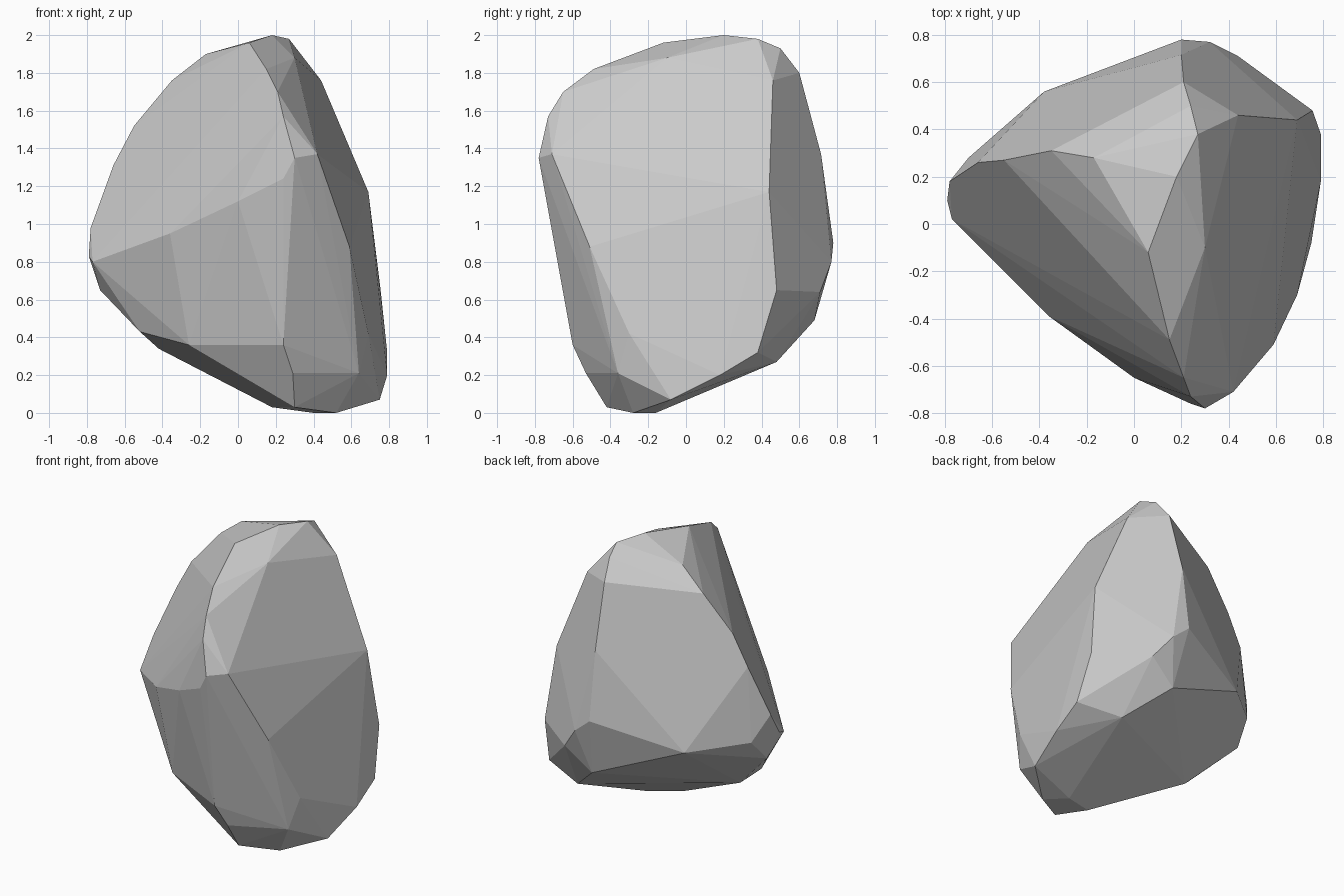
import bpy, bmesh

# Boulder: short ridge profiles wrapped in a convex hull
top_ridge = [(0.24, -0.73, 1.57), (0.21, -0.65, 1.70), (0.15, -0.49, 1.82), (0.06, -0.12, 1.96),
             (0.18, 0.20, 2.0), (0.27, 0.38, 1.98), (0.24, 0.50, 1.93), (0.21, 0.60, 1.80),
             (0.30, -0.10, 1.88), (-0.05, -0.10, 1.83), (0.05, -0.40, 1.72)]
front_ridge = [(0.24, -0.76, 1.24), (0.30, -0.78, 1.35), (0.42, -0.71, 1.37),
               (0.24, -0.60, 0.36), (0.29, -0.53, 0.21), (0.0, -0.65, 1.12)]
left_ridge = [(-0.79, 0.10, 0.83), (-0.77, 0.02, 0.80), (-0.78, 0.18, 0.98), (-0.66, 0.26, 1.31),
              (-0.55, 0.27, 1.52), (-0.35, 0.31, 1.76), (-0.17, 0.28, 1.90), (-0.36, -0.39, 0.95)]
right_edge = [(0.44, 0.46, 1.76), (0.69, 0.44, 1.17), (0.755, 0.48, 0.65), (0.79, 0.38, 0.32),
              (0.79, 0.18, 0.20), (0.75, -0.08, 0.07), (0.69, -0.30, 0.42), (0.59, -0.51, 0.88),
              (0.64, -0.36, 0.21)]
back_edge = [(0.20, 0.715, 1.37), (0.20, 0.78, 0.90), (0.32, 0.77, 0.80), (0.44, 0.71, 0.64),
             (0.25, 0.68, 0.49), (-0.38, 0.56, 0.75), (-0.70, 0.28, 0.80)]
base_edge = [(0.52, -0.28, 0.0), (0.40, -0.16, 0.0), (0.30, -0.42, 0.03), (0.18, -0.24, 0.03),
             (-0.26, -0.35, 0.36), (-0.52, -0.09, 0.43), (-0.42, 0.0, 0.34), (-0.73, 0.15, 0.65),
             (0.50, 0.48, 0.27)]

bm = bmesh.new()
for line in (top_ridge, front_ridge, left_ridge, right_edge, back_edge, base_edge):
    for p in line:
        bm.verts.new(p)
bmesh.ops.convex_hull(bm, input=bm.verts)
loose = [v for v in bm.verts if not v.link_faces]
bmesh.ops.delete(bm, geom=loose, context='VERTS')

# Merge nearly coplanar triangles into broad flat facets
bmesh.ops.dissolve_limit(bm, angle_limit=0.04, verts=bm.verts, edges=bm.edges)
bmesh.ops.recalc_face_normals(bm, faces=bm.faces)

mesh = bpy.data.meshes.new("boulder")
bm.to_mesh(mesh)
bm.free()
boulder = bpy.data.objects.new("boulder", mesh)
bpy.context.collection.objects.link(boulder)
